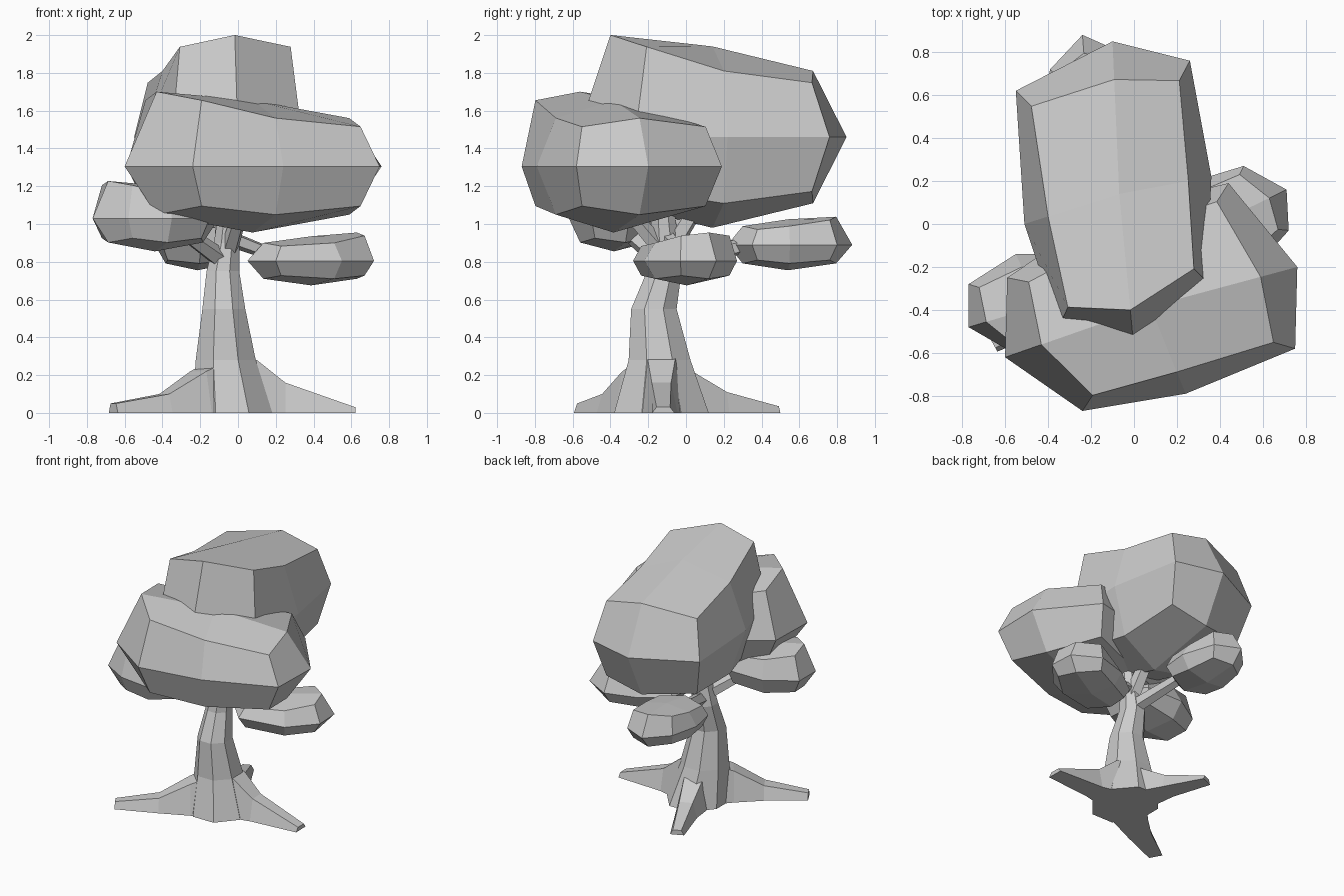
import bpy, bmesh
from math import cos, sin, pi
from mathutils import Vector

if "Cube" in bpy.data.objects:
    bpy.data.objects.remove(bpy.data.objects["Cube"])


def finish(name, verts, faces):
    mesh = bpy.data.meshes.new(name)
    mesh.from_pydata([tuple(v) for v in verts], [], faces)
    bm = bmesh.new()
    bm.from_mesh(mesh)
    bmesh.ops.recalc_face_normals(bm, faces=bm.faces)
    bm.to_mesh(mesh)
    bm.free()
    ob = bpy.data.objects.new(name, mesh)
    bpy.context.collection.objects.link(ob)
    return ob


def loft(name, rings):
    n = len(rings[0])
    verts = [p for r in rings for p in r]
    faces = [(k * n + i, k * n + (i + 1) % n, (k + 1) * n + (i + 1) % n, (k + 1) * n + i)
             for k in range(len(rings) - 1) for i in range(n)]
    faces += [tuple(range(n)), tuple(range(len(verts) - n, len(verts)))]
    return finish(name, verts, faces)


def leaf_clump(name, outline, z, h, lift):
    """Rounded cube: 8-point outline at mid height, corner/edge alternating.
    The first three points form the side whose top is raised by lift."""
    mid = [Vector((x, y, z)) for x, y in outline]
    c = sum(mid, Vector()) / 8
    verts = list(mid)
    for sign in (1, -1):
        for i, p in enumerate(mid):
            inset, rise = ((0.85, 0.6), (0.75, 0.73))[i % 2]
            q = c + (p - c) * inset
            q.z = z + sign * rise * h + (lift if sign > 0 and i < 3 else 0)
            verts.append(q)
        verts.append(c + Vector((0, 0, sign * h)))
    faces = []
    for base in (8, 17):
        for i in range(8):
            j = (i + 1) % 8
            faces.append((i, j, base + j, base + i))
        for i in range(0, 8, 2):
            faces.append((base + 8, base + (i - 1) % 8, base + i, base + i + 1))
    return finish(name, verts, faces)


def root(name, path):
    """Tapering root; path points are x, y, top height, base width."""
    pts = [Vector((p[0], p[1], 0)) for p in path]
    rings = []
    for k, (x, y, h, w) in enumerate(path):
        d = (pts[min(k + 1, len(pts) - 1)] - pts[max(k - 1, 0)]).normalized()
        s = Vector((-d.y, d.x, 0)) * w / 2
        up = Vector((0, 0, h))
        rings.append([pts[k] - s, pts[k] + s, pts[k] + s * 0.6 + up, pts[k] - s * 0.6 + up])
    return loft(name, rings)


def branch(name, a, b, r0, r1):
    a, b = Vector(a), Vector(b)
    q = (b - a).to_track_quat('Z', 'Y')
    return loft(name, [[p + q @ Vector((r * cos(2 * pi * i / 5), r * sin(2 * pi * i / 5), 0))
                        for i in range(5)] for p, r in ((a, r0), (b, r1))])


# Foliage
leaf_clump("top_foliage", [(-.35, -.48), (0, -.58), (.34, -.27), (.36, .22),
                           (.26, .76), (-.1, .85), (-.55, .62), (-.51, 0)], 1.46, .48, .19)
leaf_clump("front_foliage", [(-.59, -.25), (-.6, -.62), (-.24, -.87), (.24, -.79),
                             (.75, -.58), (.76, -.2), (.44, .19), (-.15, .05)], 1.305, .35, .14)
leaf_clump("left_foliage", [(-.77, -.28), (-.77, -.48), (-.58, -.59), (-.35, -.62),
                            (-.15, -.5), (-.1, -.3), (-.25, -.14), (-.55, -.14)], 1.03, .175, .07)
leaf_clump("right_foliage", [(.72, -.03), (.71, .16), (.51, .27), (.28, .2),
                             (.08, .05), (.05, -.12), (.2, -.28), (.55, -.22)], .805, .13, .055)
leaf_clump("back_foliage", [(-.06, .8), (-.24, .88), (-.39, .72), (-.44, .5),
                            (-.4, .3), (-.2, .22), (0, .35), (.02, .55)], .89, .135, .05)

# Trunk: eight-sided rings given as z, centre x, centre y, radius x, radius y
trunk = [(0, -.03, -.13, .22, .26), (.28, -.065, -.14, .165, .17), (.55, -.075, -.17, .118, .125),
         (.75, -.08, -.115, .09, .095), (.9, -.06, -.11, .07, .075), (1.15, -.04, -.13, .055, .06)]
loft("trunk", [[Vector((cx + rx * cos(pi * (i + .5) / 4) / .96, cy + ry * sin(pi * (i + .5) / 4) / .96, z))
                for i in range(8)] for z, cx, cy, rx, ry in trunk])

# Roots
root("right_root", [(-.03, -.13, .32, .3), (.1, -.13, .28, .24), (.25, -.13, .16, .17), (.62, -.12, .03, .12)])
root("left_root", [(-.05, -.15, .3, .3), (-.21, -.28, .22, .24), (-.39, -.4, .1, .17), (-.66, -.55, .05, .1)])
root("back_root", [(-.06, -.1, .3, .3), (-.09, .05, .2, .22), (-.14, .2, .11, .16), (-.26, .48, .035, .1)])

# Branches
branch("right_branch", (-.06, -.1, .93), (.18, -.02, .84), .045, .035)
branch("left_branch", (-.07, -.12, .8), (-.32, -.34, .98), .055, .04)
branch("back_branch", (-.07, -.1, .78), (-.19, .36, .9), .055, .04)
branch("top_branch", (-.06, -.1, .85), (-.08, .12, 1.2), .06, .045)
branch("front_branch", (-.05, -.12, .85), (.03, -.35, 1.12), .05, .04)
